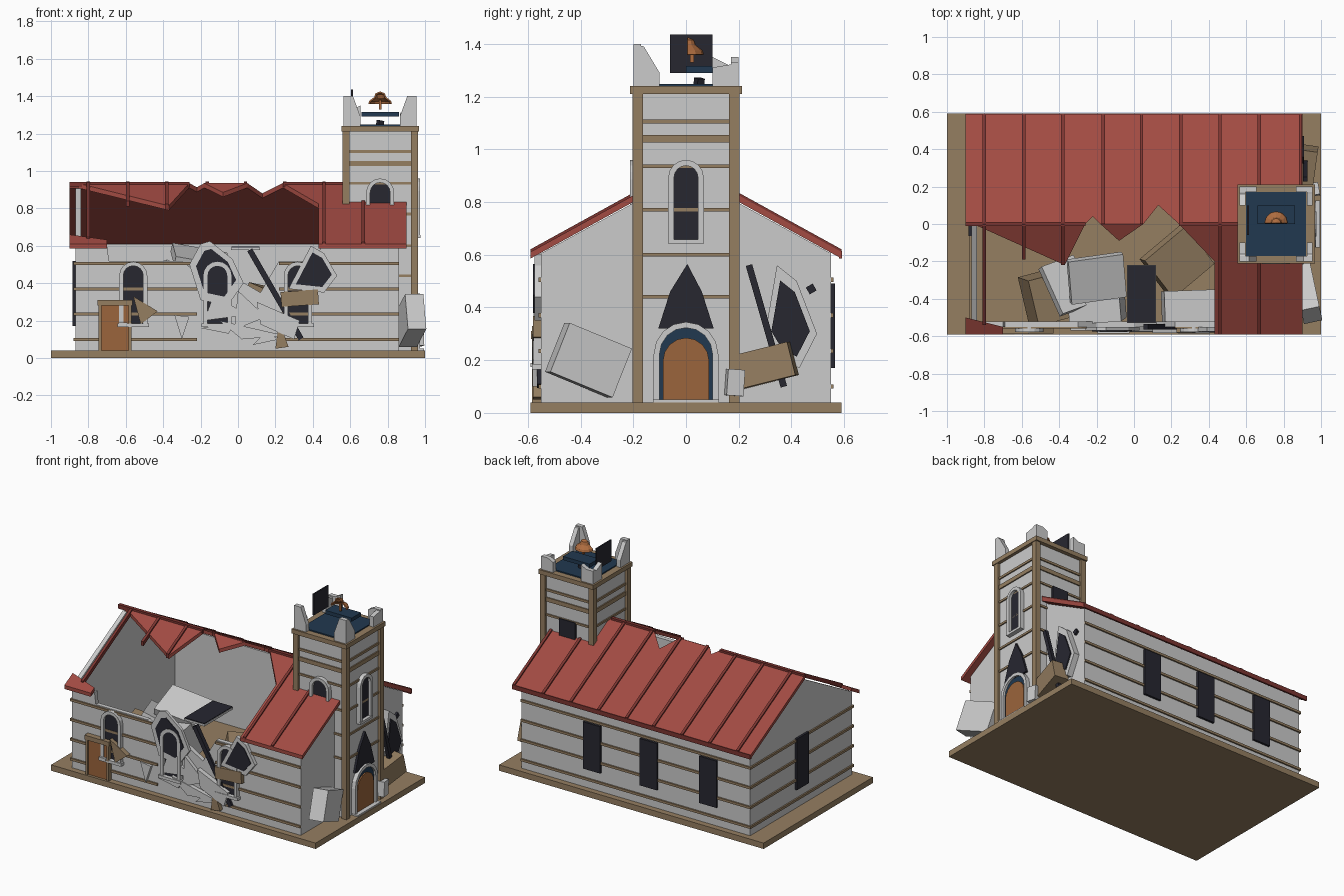
import bpy, bmesh, math
from mathutils import Matrix, Vector, Euler

if "Cube" in bpy.data.objects:
    bpy.data.objects.remove(bpy.data.objects["Cube"])

def material(name, rgb):
    m = bpy.data.materials.new(name)
    m.diffuse_color = (*rgb, 1)
    m.use_nodes = True
    m.node_tree.nodes["Principled BSDF"].inputs["Base Color"].default_value = m.diffuse_color
    return m

BROWN = material("timber", (0.30, 0.21, 0.12))
RED = material("roof_red", (0.36, 0.07, 0.055))
DRED = material("rib_red", (0.20, 0.035, 0.03))
DARK = material("glass_dark", (0.02, 0.02, 0.03))
NAVY = material("navy", (0.015, 0.04, 0.08))
DOOR = material("door_wood", (0.33, 0.13, 0.045))
BELL = material("bell_copper", (0.42, 0.15, 0.05))

def finish(name, bm, mat):
    bmesh.ops.recalc_face_normals(bm, faces=bm.faces)
    me = bpy.data.meshes.new(name)
    bm.to_mesh(me)
    bm.free()
    ob = bpy.data.objects.new(name, me)
    bpy.context.collection.objects.link(ob)
    if mat:
        me.materials.append(mat)
    return ob

def extrude(name, low, high, mat):
    bm = bmesh.new()
    a = [bm.verts.new(p) for p in low]
    b = [bm.verts.new(p) for p in high]
    bm.faces.new(a)
    bm.faces.new(b[::-1])
    for i in range(len(a)):
        j = (i + 1) % len(a)
        bm.faces.new((a[i], b[i], b[j], a[j]))
    return finish(name, bm, mat)

def prism(name, pts, axis, d0, d1, mat=None):
    """Outline in the plane across the axis, extruded from d0 to d1."""
    at = {'x': lambda p, d: (d, p[0], p[1]), 'y': lambda p, d: (p[0], d, p[1]),
          'z': lambda p, d: (p[0], p[1], d)}[axis]
    return extrude(name, [at(p, d0) for p in pts], [at(p, d1) for p in pts], mat)

def box(name, x0, x1, y0, y1, z0, z1, mat=None):
    return prism(name, [(x0, y0), (x1, y0), (x1, y1), (x0, y1)], 'z', z0, z1, mat)

def block(name, c, size, rot, mat=None):
    bm = bmesh.new()
    m = Matrix.Translation(c) @ Euler([math.radians(r) for r in rot]).to_matrix().to_4x4()
    bmesh.ops.create_cube(bm, size=1, matrix=m @ Matrix.Diagonal((*size, 1)))
    return finish(name, bm, mat)

def arch(c, w, z0, z1, n=8):
    r = w / 2
    top = [(c + r * math.cos(math.pi * i / n), z1 - r + r * math.sin(math.pi * i / n)) for i in range(n + 1)]
    return [(c + r, z0)] + top + [(c - r, z0)]

def arch_window(name, axis, c, w, z0, z1, face, out, mat=DARK, t=0.022):
    inner = arch(c, w - 2 * t, z0, z1 - t)
    prism(name + "_frame", arch(c, w, z0, z1) + inner[::-1], axis, face, face + out * 0.028)
    prism(name + "_pane", inner, axis, face, face + out * 0.008, mat)

def fallen_window(name, pts, axis, d0, d1):
    prism(name + "_frame", pts, axis, d0, d1)
    mid = sum((Vector(p) for p in pts), Vector((0, 0))) / len(pts)
    prism(name + "_pane", [mid.lerp(Vector(p), 0.74) for p in pts], axis, d1, d1 + (d1 - d0) * 0.2, DARK)

def roof_sheet(name, pts, mat=RED, lift=0, t=0.025):
    top = [(x, y, 0.935 + lift - 0.55 * abs(y)) for x, y in pts]
    return extrude(name, top, [(x, y, z - t) for x, y, z in top], mat)

# base and floor
box("base", -1, 1, -0.59, 0.59, 0, 0.04, BROWN)

# nave walls, the front one broken along its top
box("back_wall", -0.87, 0.86, 0.52, 0.55, 0.04, 0.61)
prism("front_wall", [(-0.87, 0.04), (-0.87, 0.6), (-0.7, 0.6), (-0.69, 0.52), (-0.3, 0.52), (-0.2, 0.44),
                     (0, 0.42), (0.12, 0.35), (0.22, 0.52), (0.43, 0.52), (0.44, 0.6), (0.86, 0.6),
                     (0.86, 0.04)], 'y', -0.55, -0.52)
gable = [(-0.55, 0.04), (0.55, 0.04), (0.55, 0.605), (0, 0.905), (-0.55, 0.605)]
prism("left_gable", gable, 'x', -0.87, -0.84)
prism("right_gable", gable, 'x', 0.83, 0.86)

# horizontal boards round the nave
for i, z in enumerate((0.10, 0.235, 0.37, 0.505)):
    box(f"back_board_{i}", -0.88, 0.86, 0.55, 0.56, z - 0.008, z + 0.008, BROWN)
    box(f"left_board_{i}", -0.88, -0.87, -0.56, 0.56, z - 0.008, z + 0.008, BROWN)
    for j, (a, b) in enumerate(((-0.88, -0.22), (0.22, 0.86))):
        box(f"front_board_{i}_{j}", a, b, -0.56, -0.55, z - 0.008, z + 0.008, BROWN)

# roof: whole back slope with notches, broken front slope
roof_sheet("roof_back", [(-0.9, 0.59), (0.9, 0.59), (0.9, 0), (0.24, 0), (0.13, 0.1), (0.05, 0),
                         (-0.18, 0), (-0.22, 0.04), (-0.26, 0), (-0.9, 0)])
roof_sheet("roof_front_right", [(0.24, 0), (0.9, 0), (0.9, -0.59), (0.43, -0.59), (0.43, -0.2)])
roof_sheet("roof_shard_left", [(-0.86, 0), (-0.26, 0), (-0.37, -0.22)])
roof_sheet("roof_shard_middle", [(-0.18, 0), (0.05, 0), (-0.08, -0.09)])
roof_sheet("roof_corner_left", [(-0.9, -0.59), (-0.7, -0.59), (-0.7, -0.55), (-0.9, -0.5)])

# roof ribs
rib_ends = {-0.8: -0.54, -0.59: -0.19, -0.38: -0.22, 0.46: -0.59, 0.67: -0.59}
for i, x in enumerate((-0.8, -0.59, -0.38, -0.165, 0.04, 0.25, 0.46, 0.67, 0.89)):
    y0 = 0.09 if x == 0.25 else 0.0
    for s, e in ((1, 0.59), (-1, rib_ends.get(x))):
        if e is not None:
            roof_sheet(f"rib_{i}_{s}", [(x - .009, 0), (x + .009, 0), (x + .009, e), (x - .009, e)], DRED, 0.01, 0.03)
box("ridge_left", -0.9, -0.26, -0.012, 0.012, 0.915, 0.942, DRED)
box("ridge_right", 0.24, 0.56, -0.012, 0.012, 0.915, 0.942, DRED)
box("back_eave", -0.9, 0.9, 0.58, 0.592, 0.585, 0.615, DRED)

# nave windows
for i, x in enumerate((-0.56, -0.11, 0.32)):
    arch_window(f"front_window_{i}", 'y', x, 0.15, 0.18, 0.515, -0.55, -1)
    box(f"front_sill_{i}", x - 0.085, x + 0.085, -0.585, -0.55, 0.165, 0.185)
    box(f"back_window_{i}", x - 0.065, x + 0.065, 0.55, 0.565, 0.17, 0.49, DARK)
box("left_window", -0.885, -0.87, -0.065, 0.065, 0.17, 0.52, DARK)

# side door
box("side_door_frame_left", -0.745, -0.73, -0.585, -0.55, 0.04, 0.3, BROWN)
box("side_door_frame_right", -0.585, -0.57, -0.585, -0.55, 0.04, 0.3, BROWN)
box("side_door_lintel", -0.75, -0.565, -0.588, -0.55, 0.28, 0.31, BROWN)
box("side_door", -0.73, -0.585, -0.572, -0.55, 0.04, 0.28, DOOR)
box("side_door_handle", -0.64, -0.59, -0.59, -0.572, 0.175, 0.19)

# tower shaft, posts, boards and cap
box("tower_shaft", 0.575, 0.945, -0.185, 0.185, 0.04, 1.22)
for sx in (-1, 1):
    for sy in (-1, 1):
        cx, cy = 0.76 + sx * 0.183, sy * 0.183
        box(f"tower_post_{sx}_{sy}", cx - .019, cx + .019, cy - .019, cy + .019, 0.03, 1.22, BROWN)
for i, (z, h) in enumerate(((0.44, .007), (0.6, .007), (0.77, .007), (0.935, .007), (1.04, .014), (1.105, .008))):
    box(f"tower_board_{i}", 0.567, 0.953, -0.193, 0.193, z - h, z + h, BROWN)
box("tower_cap", 0.553, 0.967, -0.212, 0.212, 1.21, 1.24, BROWN)
box("belfry_floor", 0.6, 0.92, -0.17, 0.17, 1.235, 1.248, NAVY)

# broken corner stubs on the belfry
for sx in (-1, 1):
    for sy, tops in ((-1, (1.4, 1.29)), (1, (1.33, 1.35 if sx < 0 else 1.31))):
        ox, oy = 0.76 + sx * 0.195, sy * 0.2
        prism(f"stub_side_{sx}_{sy}", [(oy, 1.24), (oy, tops[0]), (oy - sy * .04, tops[0] - .01),
                                       (oy - sy * 0.1, tops[1]), (oy - sy * 0.1, 1.24)], 'x', ox, ox - sx * 0.03)
        prism(f"stub_front_{sx}_{sy}", [(ox, 1.24), (ox, tops[0]), (ox - sx * .05, tops[0]),
                                        (ox - sx * .09, tops[1]), (ox - sx * .09, 1.24)], 'y', oy, oy - sy * 0.03)

# half bell, clapper and loose belfry pieces
bm = bmesh.new()
prof = [bm.verts.new((0.76 + r, 0.005, z)) for r, z in ((.063, 1.36), (.058, 1.375), (.032, 1.395), (.025, 1.415), (.001, 1.425))]
edges = [bm.edges.new(p) for p in zip(prof, prof[1:])]
bmesh.ops.spin(bm, geom=prof + edges, cent=(0.76, 0.005, 0), axis=(0, 0, 1), angle=math.pi, steps=6)
bell = finish("bell", bm, BELL)
bell.modifiers.new("thickness", 'SOLIDIFY').thickness = 0.008
box("bell_clapper", 0.753, 0.767, 0.015, 0.03, 1.33, 1.38, BELL)
box("belfry_panel", 0.605, 0.615, -0.06, 0.1, 1.29, 1.435, DARK)
box("belfry_slat", 0.66, 0.86, 0.0, 0.1, 1.29, 1.315, NAVY)
block("belfry_chip", (0.76, 0.05, 1.257), (0.03, 0.03, 0.025), (0, 10, 30), DARK)

# tower windows
arch_window("tower_window_right", 'x', 0, 0.135, 0.65, 0.96, 0.945, 1)
box("tower_sill_right", 0.945, 0.975, -0.068, 0.068, 0.642, 0.658)
arch_window("tower_window_front", 'y', 0.76, 0.15, 0.65, 0.96, -0.185, -1)
box("tower_window_back", 0.7, 0.82, 0.185, 0.2, 0.65, 0.94, DARK)

# main entrance with pointed light above
prism("spire_light", [(-0.105, 0.32), (0.105, 0.32), (0.06, 0.46), (0.005, 0.565), (-0.06, 0.46)], 'x', 0.945, 0.96, DARK)
arch_window("entrance", 'x', 0, 0.245, 0.04, 0.345, 0.945, 1, NAVY)
prism("entrance_surround", arch(0, 0.215, 0.04, 0.325), 'x', 0.945, 0.958, NAVY)
prism("entrance_door", arch(0, 0.175, 0.04, 0.285), 'x', 0.945, 0.966, DOOR)
box("entrance_step", 0.945, 0.995, -0.125, 0.125, 0.02, 0.05)

# windows knocked out of the walls
fallen_window("fallen_window_a", [(-0.26, .5), (-.2, .61), (-.15, .625), (-.03, .53), (.03, .4), (-.055, .28), (-.2, .31)], 'y', -0.55, -0.57)
fallen_window("fallen_window_b", [(.27, .37), (.39, .6), (.46, .56), (.53, .44), (.46, .35)], 'y', -0.55, -0.575)
fallen_window("fallen_window_c", [(.3, .3), (.345, .56), (.42, .5), (.497, .3), (.43, .17), (.36, .2)], 'x', 0.86, 0.9)

# rubble: centre, size, rotation
rubble = [
    ("timber_slab", (-0.47, -0.39, 0.28), (0.2, 0.25, 0.24), (8, 12, 15), BROWN),
    ("wall_slab_a", (-0.2, -0.29, 0.53), (0.3, 0.24, 0.05), (18, 10, 8), None),
    ("wall_slab_b", (-0.36, -0.33, 0.44), (0.2, 0.28, 0.05), (-10, 25, 20), None),
    ("wall_slab_c", (-0.2, -0.42, 0.36), (0.28, 0.2, 0.22), (5, -8, 4), None),
    ("wall_slab_d", (0.29, -0.44, 0.3), (0.27, 0.17, 0.2), (0, 5, 2), None),
    ("timber_block", (0.23, -0.2, 0.3), (0.29, 0.26, 0.1), (15, 10, 40), BROWN),
    ("timber_chunk", (0.33, -0.55, 0.32), (0.2, 0.06, 0.08), (0, -4, 0), BROWN),
    ("flat_window_frame", (0.04, -0.375, 0.585), (0.155, 0.31, 0.014), (0, 0, 0), None),
    ("flat_window_pane", (0.04, -0.375, 0.594), (0.15, 0.305, 0.006), (0, 0, 0), DARK),
    ("front_beam", (0.2, -0.55, 0.34), (0.03, 0.03, 0.55), (0, -30, 0), DARK),
    ("fallen_stone_left", (0.925, -0.37, 0.2), (0.1, 0.26, 0.2), (-22, 0, 12), None),
    ("fallen_timber_right", (0.92, 0.3, 0.18), (0.1, 0.22, 0.13), (14, 0, -8), BROWN),
    ("fallen_stone_small", (0.965, 0.185, 0.115), (0.05, 0.065, 0.1), (-4, 0, 10), None),
    ("gable_beam", (0.915, 0.305, 0.33), (0.025, 0.025, 0.48), (16, 0, 0), DARK),
    ("gable_stud", (0.865, 0.475, 0.47), (0.02, 0.03, 0.03), (30, 0, 0), DARK)]
for name, c, size, rot, mat in rubble:
    block(name, c, size, rot, mat)

# flat shards against the front wall
shards = [[(-.13, .34), (.05, .23), (-.18, .2)], [(.0, .36), (.15, .22), (-.02, .15)],
          [(-.1, .2), (.25, .12), (.02, .1)], [(.1, .3), (.33, .2), (.3, .1), (.12, .18)],
          [(-.34, .23), (-.26, .22), (-.3, .1)], [(.15, .14), (.22, .1), (.08, .07)],
          [(-.2, .16), (-.02, .18), (-.05, .13)]]
for i, pts in enumerate(shards):
    prism(f"shard_{i}", pts, 'y', -0.55, -0.57 - 0.004 * (i % 4))
prism("timber_shard_left", [(-.56, .33), (-.43, .25), (-.52, .18)], 'y', -0.55, -0.585, BROWN)
prism("timber_shard_right", [(.2, .05), (.27, .06), (.22, .2)], 'y', -0.55, -0.58, BROWN)
